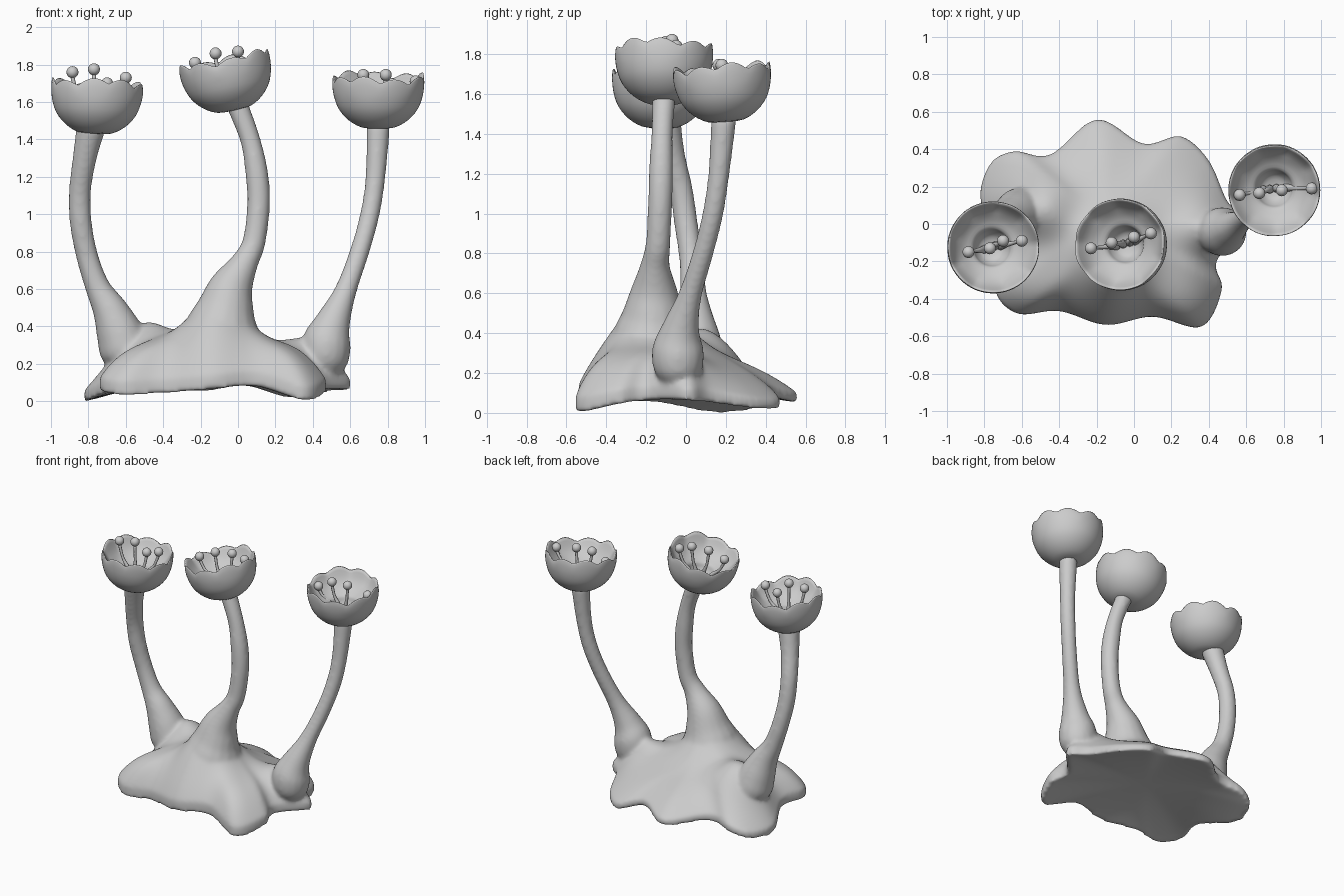
import bpy, bmesh, math
from math import sin, cos, pi, exp
from mathutils import Vector, Matrix

cube = bpy.data.objects.get("Cube")
if cube:
    bpy.data.objects.remove(cube, do_unlink=True)

GREY = (0.6, 0.6, 0.6, 1.0)
grey = bpy.data.materials.new("plain grey")
grey.use_nodes = True
grey.diffuse_color = GREY
grey.node_tree.nodes["Principled BSDF"].inputs["Base Color"].default_value = GREY


def add_mesh(name, bm):
    bmesh.ops.recalc_face_normals(bm, faces=bm.faces)
    mesh = bpy.data.meshes.new(name)
    bm.to_mesh(mesh)
    bm.free()
    mesh.materials.append(grey)
    for p in mesh.polygons:
        p.use_smooth = True
    obj = bpy.data.objects.new(name, mesh)
    bpy.context.collection.objects.link(obj)
    return obj


def catmull(points, steps, closed=False):
    """Smooth curve through points of any dimension."""
    n = len(points)
    pick = (lambda i: points[i % n]) if closed else (lambda i: points[min(max(i, 0), n - 1)])
    result = []
    for i in range(n if closed else n - 1):
        a, b, c, d = (Vector(pick(i + k)) for k in (-1, 0, 1, 2))
        for s in range(steps):
            t = s / steps
            result.append(0.5 * (2 * b + (c - a) * t + (2 * a - 5 * b + 4 * c - d) * t ** 2
                                 + (3 * b - a - 3 * c + d) * t ** 3))
    if not closed:
        result.append(Vector(points[-1]))
    return result


def skin_rings(bm, rings):
    """Bridge successive rings of points and close both ends."""
    loops = [[bm.verts.new(p) for p in ring] for ring in rings]
    for lo, hi in zip(loops, loops[1:]):
        n = len(lo)
        for j in range(n):
            k = (j + 1) % n
            bm.faces.new((lo[j], lo[k], hi[k], hi[j]))
    bm.faces.new(loops[0])
    bm.faces.new(loops[-1])


def tube(bm, path, steps=6, sides=16):
    """Tapered tube along (x, y, z, radius) points."""
    pts = catmull(path, steps)
    rings = []
    for i, p in enumerate(pts):
        ahead = pts[min(i + 1, len(pts) - 1)].to_3d() - pts[max(i - 1, 0)].to_3d()
        u = ahead.cross(Vector((0, 1, 0))).normalized()
        v = ahead.cross(u).normalized()
        rings.append([p.to_3d() + p[3] * (u * cos(a) + v * sin(a))
                      for a in (2 * pi * j / sides for j in range(sides))])
    skin_rings(bm, rings)


# Lobed foot: rim points (x, y, height of lower edge)
RIM = [(-.64, .39, .05), (-.45, .37, .08), (-.2, .56, .05), (.05, .43, .08),
       (.25, .47, .02), (.4, .34, .02), (.5, .12, .05), (.6, 0, .06),
       (.44, -.2, .06), (.47, -.35, .04), (.36, -.55, .0), (.1, -.495, .08),
       (-.15, -.54, .06), (-.4, -.465, .04), (-.62, -.48, .03), (-.74, -.36, .05),
       (-.7, -.15, .05), (-.82, .12, .0), (-.77, .32, .01)]
CENTRE = Vector((-.13, -.02))
# Mounds under the stalks: x, y, height, spread
MOUNDS = [(-.12, -.25, .17, .13), (-.1, -.07, .13, .13), (-.51, .1, .16, .13), (.43, -.03, .1, .12)]


def foot_ring(rim, t, top):
    ring = []
    for p in rim:
        xy = CENTRE.lerp(p.xy, t)
        if top:
            # blunt rounded edge in front, long thin slope behind
            front = min(max(.5 - p.y, 0), 1)
            z = p.z + .05 + .03 * front + (.25 - p.z) * (1 - t ** (2.2 + 3.1 * front ** 1.5))
            for mx, my, h, s in MOUNDS:
                z += h * exp(-((xy.x - mx) ** 2 + (xy.y - my) ** 2) / (2 * s * s)) * (1 - t ** 6)
        else:
            z = .11 + (p.z - .11) * t ** 2
        ring.append((xy.x, xy.y, z))
    return ring


body = bmesh.new()
rim = catmull(RIM, 8, closed=True)
spread = [((i + .2) / 24.2) ** .8 for i in range(25)]
skin_rings(body, [foot_ring(rim, t, True) for t in spread]
           + [foot_ring(rim, t, False) for t in reversed(spread)])

# Stalks flare into the foot: x, y, z, radius
STALKS = [
    [(-.58, .06, .17, .07), (-.6, .06, .26, .135), (-.635, .05, .37, .125), (-.685, .04, .49, .095),
     (-.75, .035, .61, .068), (-.805, .025, .77, .06), (-.84, 0, .95, .06), (-.845, -.025, 1.12, .06),
     (-.82, -.07, 1.3, .065), (-.785, -.105, 1.47, .08)],
    [(-.09, -.17, .25, .16), (-.085, -.17, .39, .195), (-.065, -.165, .5, .155),
     (-.035, -.16, .61, .12), (.035, -.155, .74, .075), (.085, -.14, .85, .063),
     (.11, -.13, 1.05, .062), (.1, -.125, 1.22, .062), (.065, -.12, 1.4, .055),
     (-.01, -.11, 1.6, .06)],
    [(.465, -.04, .13, .06), (.47, -.04, .21, .12), (.475, -.04, .32, .13),
     (.51, -.025, .43, .094), (.575, .02, .59, .06), (.65, .085, .8, .053),
     (.705, .135, 1, .053), (.735, .165, 1.2, .054), (.75, .19, 1.48, .065)],
]
for path in STALKS:
    tube(body, path)

foot = add_mesh("foot_and_stalks", body)
remesh = foot.modifiers.new("fuse", 'REMESH')
remesh.mode = 'VOXEL'
remesh.voxel_size = 0.012
remesh.use_smooth_shade = True
soften = foot.modifiers.new("soften", 'SMOOTH')
soften.factor = 0.5
soften.iterations = 18

# Bowl profile (radius, height), outside from base to lip, then inside to pit
OUTSIDE = [(.01, 0), (.09, .006), (.16, .045), (.212, .105), (.238, .175), (.246, .235), (.243, .27)]
INSIDE = [(.236, .268), (.2, .205), (.15, .16), (.105, .135), (.09, .1), (.06, .06), (.01, .045)]


def bowl(name, place, phase, sides=72):
    bm = bmesh.new()
    profile = catmull(OUTSIDE, 3) + catmull(INSIDE, 3)
    rings = []
    for r, z in profile:
        ring = []
        for j in range(sides):
            a = 2 * pi * j / sides
            # uneven scalloped lip fades out down the wall
            wave = .032 * abs(sin(4.5 * a + phase)) - .016 + .01 * sin(3 * a + 2 * phase)
            lift = wave * max(0, (z - .17) / .1)
            ring.append(place @ Vector((r * cos(a), r * sin(a), z + lift)))
        rings.append(ring)
    skin_rings(bm, rings)
    return add_mesh(name, bm)


# Each cup: base position, lean about x and y, knob centres
CUPS = {
    "left": ((.75, .2, 1.46), .08, 0,
             [(.565, .155, 1.69), (.67, .165, 1.745), (.79, .18, 1.745), (.95, .19, 1.71)]),
    "middle": ((-.02, -.11, 1.555), 0, -.21,
               [(-.23, -.13, 1.81), (-.12, -.1, 1.86), (0, -.07, 1.87), (.09, -.05, 1.84)]),
    "right": ((-.765, -.13, 1.43), -.02, .05,
              [(-.885, -.15, 1.76), (-.77, -.13, 1.775), (-.7, -.09, 1.7), (-.6, -.09, 1.73)]),
}
for i, (side, (base, lean_x, lean_y, knobs)) in enumerate(CUPS.items()):
    place = (Matrix.Translation(base) @ Matrix.Rotation(lean_x, 4, 'X')
             @ Matrix.Rotation(lean_y, 4, 'Y'))
    bowl(side + "_cup", place, .6 + i * 1.1)

    # Stamens: bent filaments with round knobs
    bm = bmesh.new()
    floor = place @ Vector((0, 0, .06))
    for knob in knobs:
        tip = Vector(knob)
        out = tip - floor
        path = [floor + Vector((out.x * f, out.y * f, out.z * h)) for f, h in
                ((.3, -.02), (.5, .3), (.8, .55), (1, .9))]
        tube(bm, [(*p, r) for p, r in zip(path, (.024, .015, .01, .011))], 5, 8)
        bmesh.ops.create_uvsphere(bm, u_segments=16, v_segments=10, radius=.032,
                                  matrix=Matrix.Translation(tip))
    add_mesh(side + "_stamens", bm)
